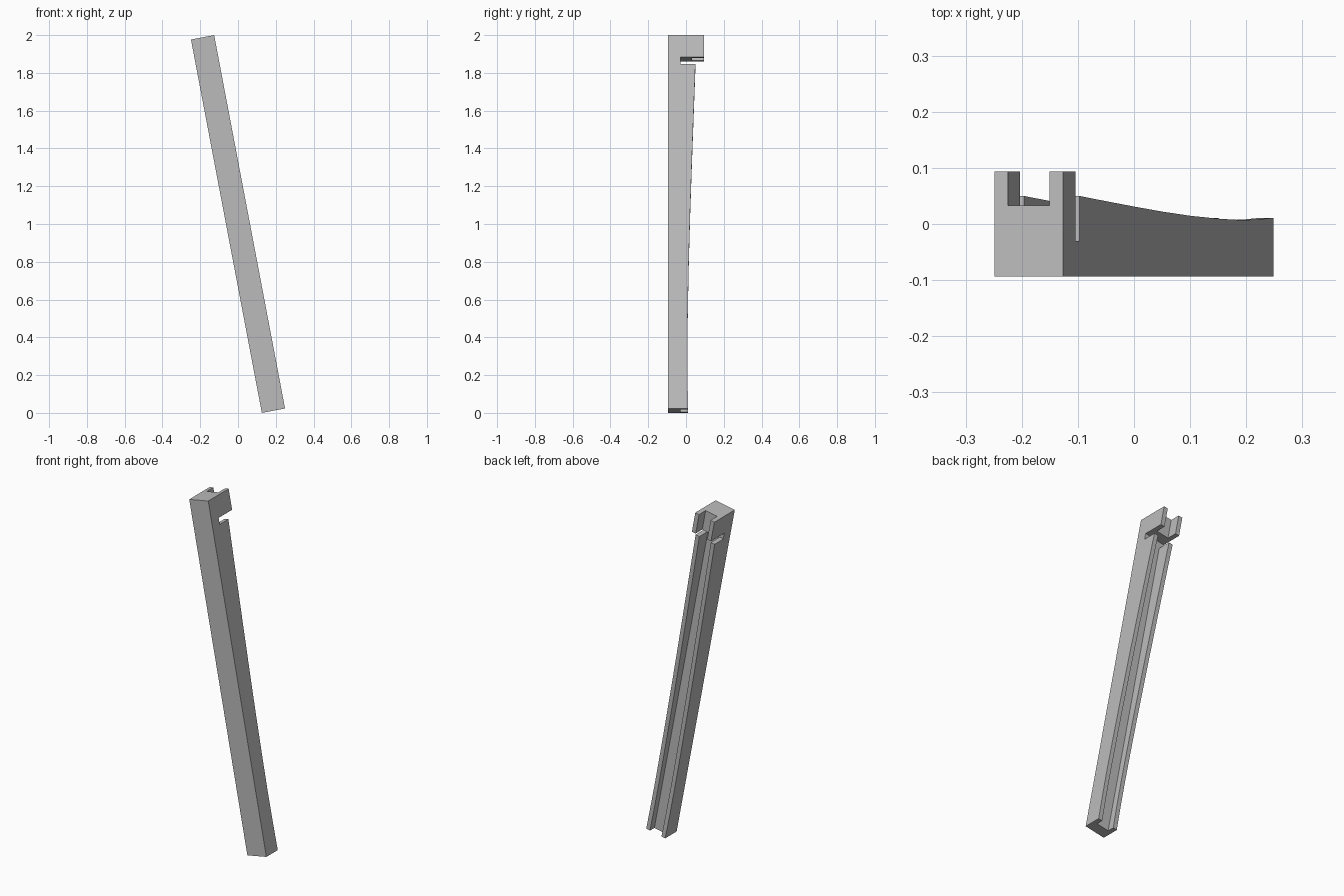
import bpy, bmesh, math
from mathutils import Matrix

cube = bpy.data.objects.get("Cube")
if cube:
    bpy.data.objects.remove(cube, do_unlink=True)

LENGTH, WIDTH, HALF_DEPTH = 2.012, 0.125, 0.094
GROOVE_WIDTH, GROOVE_FLOOR, HEAD_FLOOR = 0.076, -0.03, 0.033
NOTCH_TOP, NOTCH_BOTTOM = 0.119, 0.156   # distances down from the top
TOP = LENGTH / 2

grey = bpy.data.materials.new("plain grey")
grey.use_nodes = True
colour = (0.5, 0.5, 0.5, 1)
grey.diffuse_color = colour
grey.node_tree.nodes["Principled BSDF"].inputs["Base Color"].default_value = colour


def prism(name, profile, width):
    """Extrude a (depth, distance from top) profile across the bar's width."""
    bm = bmesh.new()
    face = bm.faces.new([bm.verts.new((-width / 2, y, TOP - s)) for y, s in profile])
    ext = bmesh.ops.extrude_face_region(bm, geom=[face])
    moved = [v for v in ext["geom"] if isinstance(v, bmesh.types.BMVert)]
    bmesh.ops.translate(bm, verts=moved, vec=(width, 0, 0))
    bmesh.ops.recalc_face_normals(bm, faces=bm.faces)
    mesh = bpy.data.meshes.new(name)
    bm.to_mesh(mesh)
    bm.free()
    mesh.materials.append(grey)
    obj = bpy.data.objects.new(name, mesh)
    bpy.context.collection.objects.link(obj)
    return obj


def cut_slot(obj, floor, start, end):
    """Cut a central slot into the back between two distances from the top."""
    cutter = prism("slot_cutter", [(floor, start), (0.2, start), (0.2, end), (floor, end)],
                   GROOVE_WIDTH)
    cutter.hide_render = True
    mod = obj.modifiers.new("slot", 'BOOLEAN')
    mod.operation, mod.solver, mod.object = 'DIFFERENCE', 'EXACT', cutter
    bpy.context.view_layer.objects.active = obj
    bpy.ops.object.modifier_apply(modifier=mod.name)
    bpy.data.objects.remove(cutter, do_unlink=True)


# Side outline: hooked head, notch, then a gently curved tapering back edge
back_edge = [(0.05, NOTCH_BOTTOM), (0.041, 0.4), (0.031, 0.68), (0.022, 0.95), (0.0145, 1.22),
             (0.0095, 1.48), (0.007, 1.7), (0.008, 1.85), (0.011, LENGTH)]
outline = [(-HALF_DEPTH, 0), (HALF_DEPTH, 0), (HALF_DEPTH, NOTCH_TOP), (GROOVE_FLOOR, NOTCH_TOP),
           (GROOVE_FLOOR, NOTCH_BOTTOM)] + back_edge + [(-HALF_DEPTH, LENGTH)]
bar = prism("slotted_bar", outline, WIDTH)

# Shallow slot through the head, deep groove down the body
cut_slot(bar, HEAD_FLOOR, -0.1, (NOTCH_TOP + NOTCH_BOTTOM) / 2)
cut_slot(bar, GROOVE_FLOOR, (NOTCH_TOP + NOTCH_BOTTOM) / 2, LENGTH + 0.1)

# Lean the bar sideways and stand it on the floor
bar.data.transform(Matrix.Translation((0, 0, 1)) @ Matrix.Rotation(math.radians(-10.75), 4, 'Y'))
